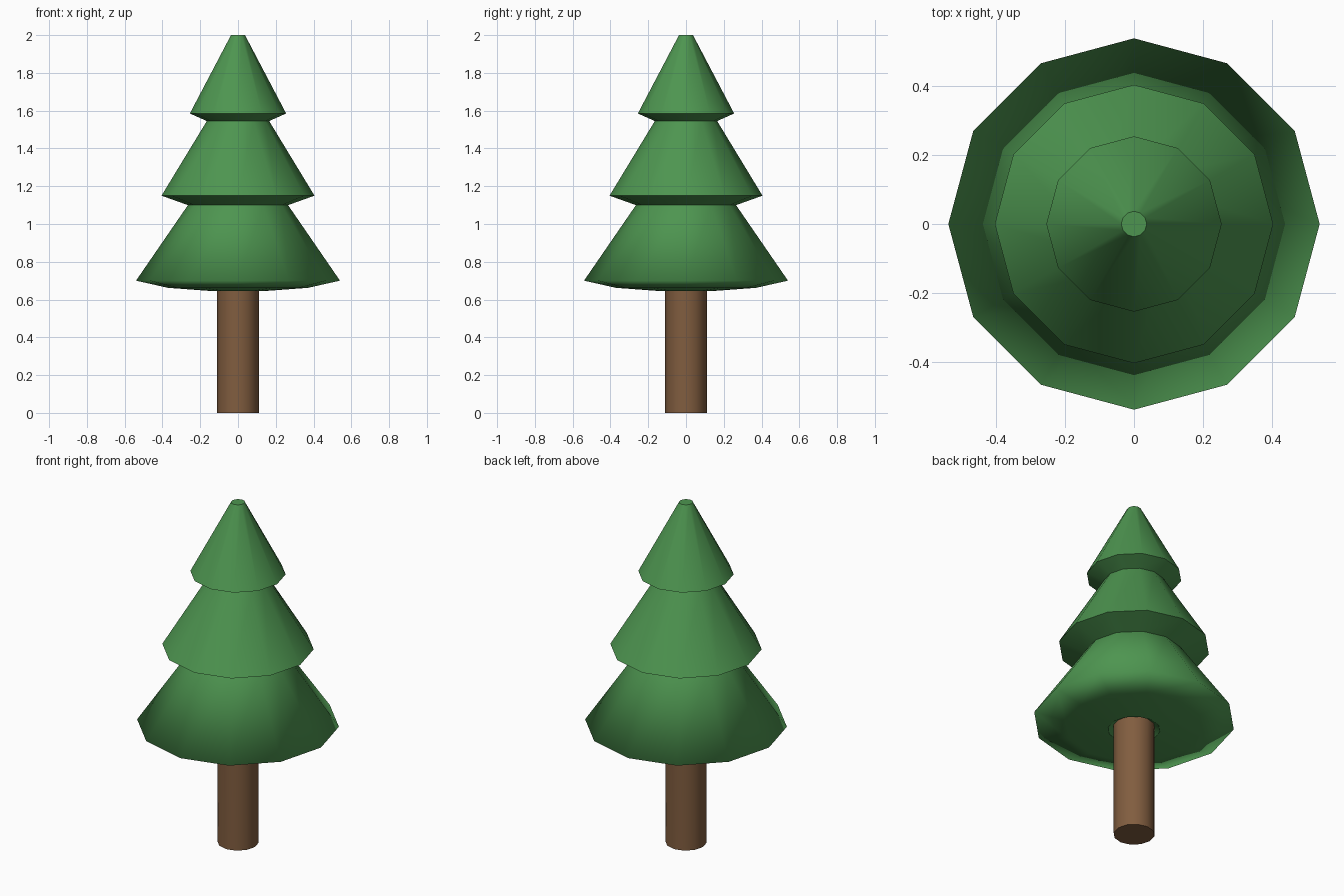
import bpy, bmesh
from math import sin, cos, tau

if "Cube" in bpy.data.objects:
    bpy.data.objects.remove(bpy.data.objects["Cube"])

SIDES = 12


def material(name, color):
    m = bpy.data.materials.new(name)
    m.diffuse_color = color
    m.use_nodes = True
    m.node_tree.nodes["Principled BSDF"].inputs["Base Color"].default_value = m.diffuse_color
    return m


def lathe(name, profile, mat, sharp_rings=()):
    """Turn a (radius, z) profile around z, cap both ends, shade smooth."""
    bm = bmesh.new()
    rings = [[bm.verts.new((r * cos(tau * i / SIDES), r * sin(tau * i / SIDES), z))
              for i in range(SIDES)] for r, z in profile]
    for a, b in zip(rings, rings[1:]):
        for i in range(SIDES):
            j = (i + 1) % SIDES
            bm.faces.new((a[i], a[j], b[j], b[i]))
    bm.faces.new(rings[0])
    bm.faces.new(rings[-1])
    bmesh.ops.recalc_face_normals(bm, faces=bm.faces[:])
    for f in bm.faces:
        f.smooth = True
    # crisp edges on the chosen rings
    for k in sharp_rings:
        for i in range(SIDES):
            e = bm.edges.get((rings[k][i], rings[k][(i + 1) % SIDES]))
            e.smooth = False
    me = bpy.data.meshes.new(name)
    bm.to_mesh(me)
    bm.free()
    me.materials.append(mat)
    ob = bpy.data.objects.new(name, me)
    bpy.context.collection.objects.link(ob)
    return ob


green = material("needle_green", (0.075, 0.30, 0.08, 1))
brown = material("bark_brown", (0.22, 0.11, 0.05, 1))

# trunk, running up into the recess under the foliage
lathe("trunk", [(0.11, 0), (0.11, 0.55), (0.112, 0.68)], brown, (0, 2))

# three stacked skirts of foliage, from the underside to the tip
lathe("foliage", [
    (0.10, 0.67), (0.14, 0.645), (0.37, 0.662), (0.54, 0.70),
    (0.265, 1.10), (0.405, 1.15),
    (0.165, 1.545), (0.255, 1.585),
    (0.037, 2.0)], green, (1, 4, 5, 6, 7, 8))
